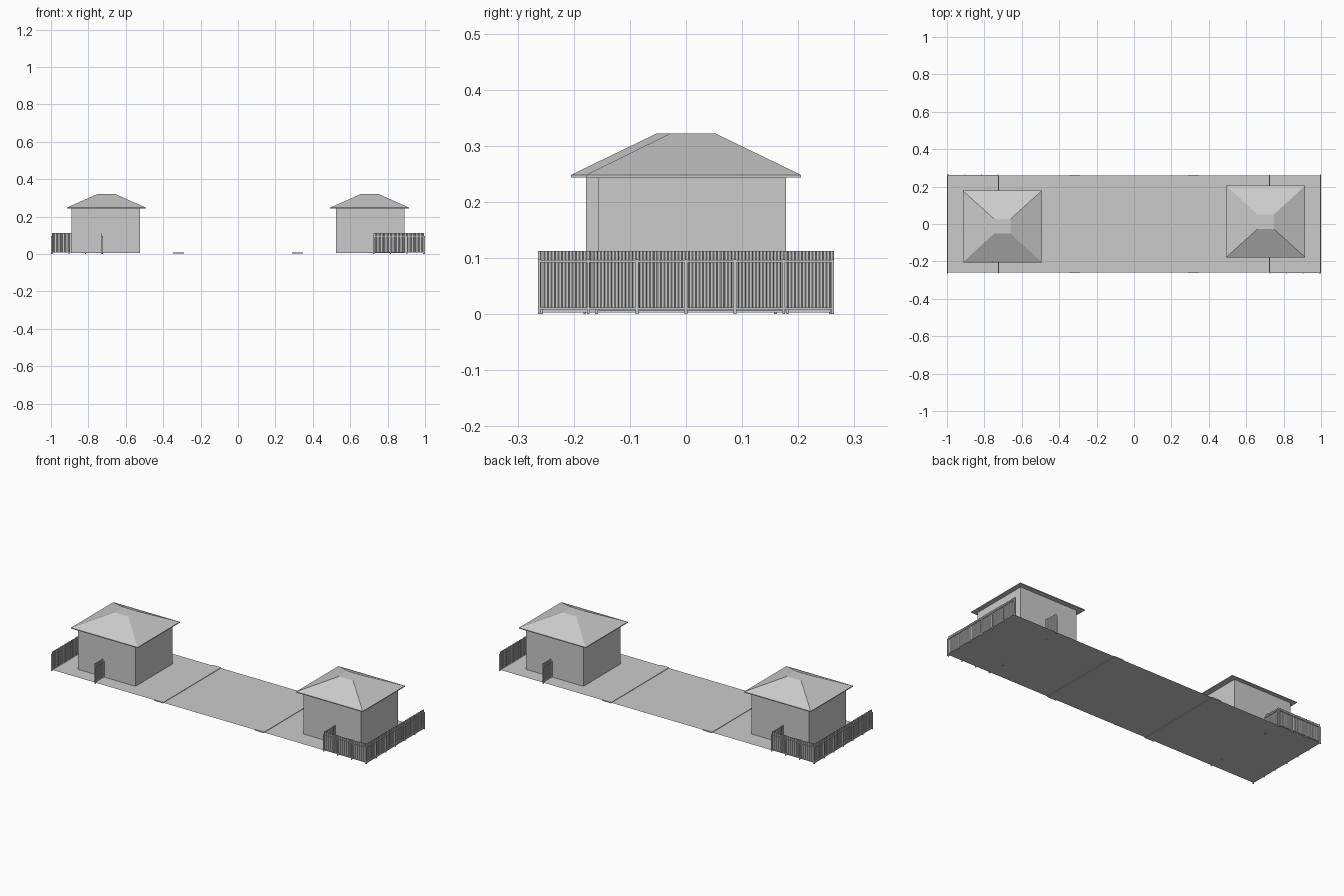
import bpy, bmesh, math
from mathutils import Vector, Matrix

if "Cube" in bpy.data.objects:
    bpy.data.objects.remove(bpy.data.objects["Cube"])

grey = bpy.data.materials.new("plain grey")
grey.diffuse_color = (0.6, 0.6, 0.6, 1)
grey.use_nodes = True
grey.node_tree.nodes["Principled BSDF"].inputs["Base Color"].default_value = grey.diffuse_color


def finish(name, bm, turned):
    # turned parts are the same piece rotated half a turn about z
    if turned:
        bmesh.ops.rotate(bm, verts=bm.verts, cent=(0, 0, 0),
                         matrix=Matrix.Rotation(math.pi, 3, 'Z'))
    me = bpy.data.meshes.new(name)
    bm.to_mesh(me)
    bm.free()
    me.materials.append(grey)
    ob = bpy.data.objects.new(name, me)
    bpy.context.collection.objects.link(ob)
    return ob


def add_box(bm, lo, hi):
    lo, hi = Vector(lo), Vector(hi)
    m = Matrix.Translation((lo + hi) / 2) @ Matrix.Diagonal((*(hi - lo), 1))
    bmesh.ops.create_cube(bm, size=1, matrix=m)


def box(name, lo, hi, turned=False):
    bm = bmesh.new()
    add_box(bm, lo, hi)
    return finish(name, bm, turned)


def fence(name, start, end, turned, spans):
    # built along local x, outside faces local -y, then placed
    a, b = Vector((*start, 0)), Vector((*end, 0))
    length = (b - a).length
    bm = bmesh.new()
    # corrugated sheet
    period, depth = 0.0125, 0.003
    steps = max(1, round(length / period))
    p = length / steps
    pts = []
    for i in range(steps):
        for f, d in ((0, 0), (0.35, 0), (0.5, 1), (0.85, 1)):
            pts.append(((i + f) * p, 0.006 + d * depth))
    pts.append((length, 0.006))
    rows = [[bm.verts.new((x, y, z)) for x, y in pts] for z in (0.008, 0.112)]
    for i in range(len(pts) - 1):
        bm.faces.new((rows[0][i], rows[0][i + 1], rows[1][i + 1], rows[1][i]))
    # posts
    w = 0.005
    for i in range(spans + 1):
        x = (length - w) * i / spans
        add_box(bm, (x, 0, 0), (x + w, 0.005, 0.097))
    # top and bottom rails
    for z in (0.008, 0.092):
        add_box(bm, (0, 0.001, z), (length, 0.005, z + 0.004))
    ang = math.atan2(b.y - a.y, b.x - a.x)
    bm.transform(Matrix.Translation(a) @ Matrix.Rotation(ang, 4, 'Z'))
    return finish(name, bm, turned)


def roof(name, turned):
    x0, x1, y0, y1 = 0.493, 0.915, -0.178, 0.205
    tx0, tx1, ty0, ty1 = 0.659, 0.749, -0.028, 0.052
    bm = bmesh.new()
    rings = []
    for z, r in ((0.243, (x0, x1, y0, y1)), (0.248, (x0, x1, y0, y1)),
                 (0.322, (tx0, tx1, ty0, ty1))):
        l, rr, f, k = r
        rings.append([bm.verts.new((x, y, z))
                      for x, y in ((l, f), (rr, f), (rr, k), (l, k))])
    for lo, hi in zip(rings, rings[1:]):
        for i in range(4):
            j = (i + 1) % 4
            bm.faces.new((lo[i], lo[j], hi[j], hi[i]))
    bm.faces.new(rings[0][::-1])
    bm.faces.new(rings[-1])
    return finish(name, bm, turned)


# ground sheet
bm = bmesh.new()
bmesh.ops.create_grid(bm, x_segments=1, y_segments=1, size=1,
                      matrix=Matrix.Translation((0, 0, 0.006)) @ Matrix.Diagonal((1, 0.26, 1, 1)))
finish("ground", bm, False)

# two matching plots, the second turned half way round
for side, turned in (("right", False), ("left", True)):
    # low curb across the ground
    box(side + "_curb", (0.29, -0.262, 0.003), (0.348, 0.262, 0.009), turned)
    # house
    box(side + "_house_walls", (0.525, -0.157, 0.006), (0.89, 0.178, 0.245), turned)
    roof(side + "_house_roof", turned)
    # fences round the yard
    fence(side + "_end_fence", (1.0, -0.264), (1.0, 0.264), turned, 6)
    fence(side + "_long_fence", (0.725, -0.264), (0.995, -0.264), turned, 3)
    fence(side + "_near_gate", (0.721, -0.157), (0.721, -0.26), turned, 1)
    fence(side + "_far_gate", (0.721, 0.262), (0.721, 0.178), turned, 1)
